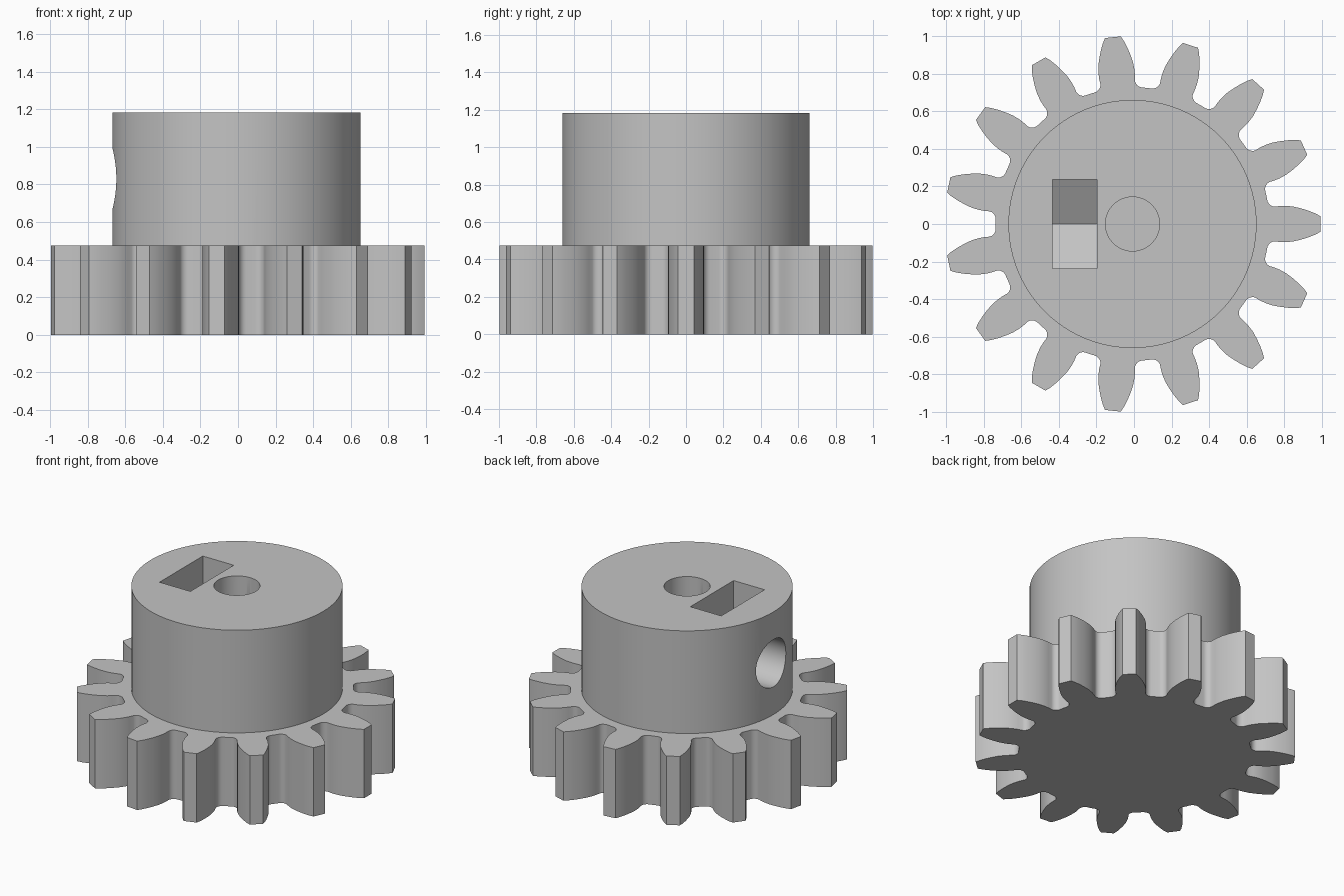
import bpy
import bmesh
from math import sin, cos, pi, radians
from mathutils import Matrix

cube = bpy.data.objects.get("Cube")
if cube:
    bpy.data.objects.remove(cube, do_unlink=True)

CX = -0.008          # gear axis
GEAR_TOP, HUB_TOP = 0.475, 1.183
TEETH = 15
SCREW_Z = 0.83

grey = bpy.data.materials.new("plain_grey")
grey.use_nodes = True
colour = (0.55, 0.55, 0.55, 1)
grey.diffuse_color = colour
grey.node_tree.nodes["Principled BSDF"].inputs["Base Color"].default_value = colour


def prism(name, outline, z0, z1, matrix=Matrix()):
    """Extrude a closed 2D outline from z0 to z1, then place it."""
    bm = bmesh.new()
    low = [bm.verts.new((x, y, z0)) for x, y in outline]
    high = [bm.verts.new((x, y, z1)) for x, y in outline]
    bm.faces.new(low[::-1])
    bm.faces.new(high)
    n = len(outline)
    for i in range(n):
        j = (i + 1) % n
        bm.faces.new((low[i], low[j], high[j], high[i]))
    bm.transform(matrix)
    bmesh.ops.recalc_face_normals(bm, faces=bm.faces)
    mesh = bpy.data.meshes.new(name)
    bm.to_mesh(mesh)
    bm.free()
    mesh.materials.append(grey)
    obj = bpy.data.objects.new(name, mesh)
    bpy.context.collection.objects.link(obj)
    return obj


def circle(radius, n, turn=0.0):
    return [(radius * cos(2 * pi * i / n + turn), radius * sin(2 * pi * i / n + turn))
            for i in range(n)]


def combine(target, tool, operation):
    """Apply a boolean and discard the tool."""
    mod = target.modifiers.new(operation.lower(), "BOOLEAN")
    mod.operation, mod.solver, mod.object = operation, "EXACT", tool
    bpy.context.view_layer.objects.active = target
    bpy.ops.object.modifier_apply(modifier=mod.name)
    bpy.data.objects.remove(tool, do_unlink=True)


# Half tooth as (radius, half angle): tip, curved flank, root fillet
half = [(1.0, 2.4), (0.975, 3.3), (0.94, 4.3), (0.9, 5.3), (0.86, 6.2), (0.82, 6.75), (0.79, 6.95)]
half = [(r, radians(a)) for r, a in half]
FILLET = 0.035
for i in range(7):
    t = pi / 2 * i / 6
    r = 0.763 - FILLET * sin(t)
    half.append((r, (0.1275 - FILLET * cos(t)) / r))

# Toothed wheel
outline = []
for k in range(TEETH):
    mid = 2 * pi * k / TEETH
    tooth = [(r, mid - a) for r, a in reversed(half)] + [(r, mid + a) for r, a in half]
    tooth.append((0.728, mid + pi / TEETH))
    outline += [(r * cos(a), r * sin(a)) for r, a in tooth]
axis = Matrix.Translation((CX, 0, 0))
gear = prism("gear_with_hub", outline, 0, GEAR_TOP, axis)

# Hub, sunk into the wheel
combine(gear, prism("hub", circle(0.66, 96), GEAR_TOP - 0.1, HUB_TOP, axis), "UNION")

# Blind shaft bore
combine(gear, prism("bore", circle(0.144, 48), GEAR_TOP, HUB_TOP + 0.1, axis), "DIFFERENCE")

# Nut slot, open at the top with a pointed hexagonal bottom
sideways = Matrix.Rotation(-pi / 2, 4, "Y")     # local z -> -x, local x -> z
place = Matrix.Translation((0, 0, SCREW_Z)) @ sideways
w = 0.236
slot = [(-0.272, 0), (-0.136, -w), (0.5, -w), (0.5, w), (-0.136, w)]
combine(gear, prism("nut_slot", slot, 0.198, 0.434, place), "DIFFERENCE")

# Screw hole from the right side through to the bore
combine(gear, prism("screw_hole", circle(0.163, 48), 0.01, 0.9, place), "DIFFERENCE")

bpy.ops.object.select_all(action="DESELECT")
gear.select_set(True)
bpy.context.view_layer.objects.active = gear
bpy.ops.object.shade_smooth_by_angle(angle=radians(30))
